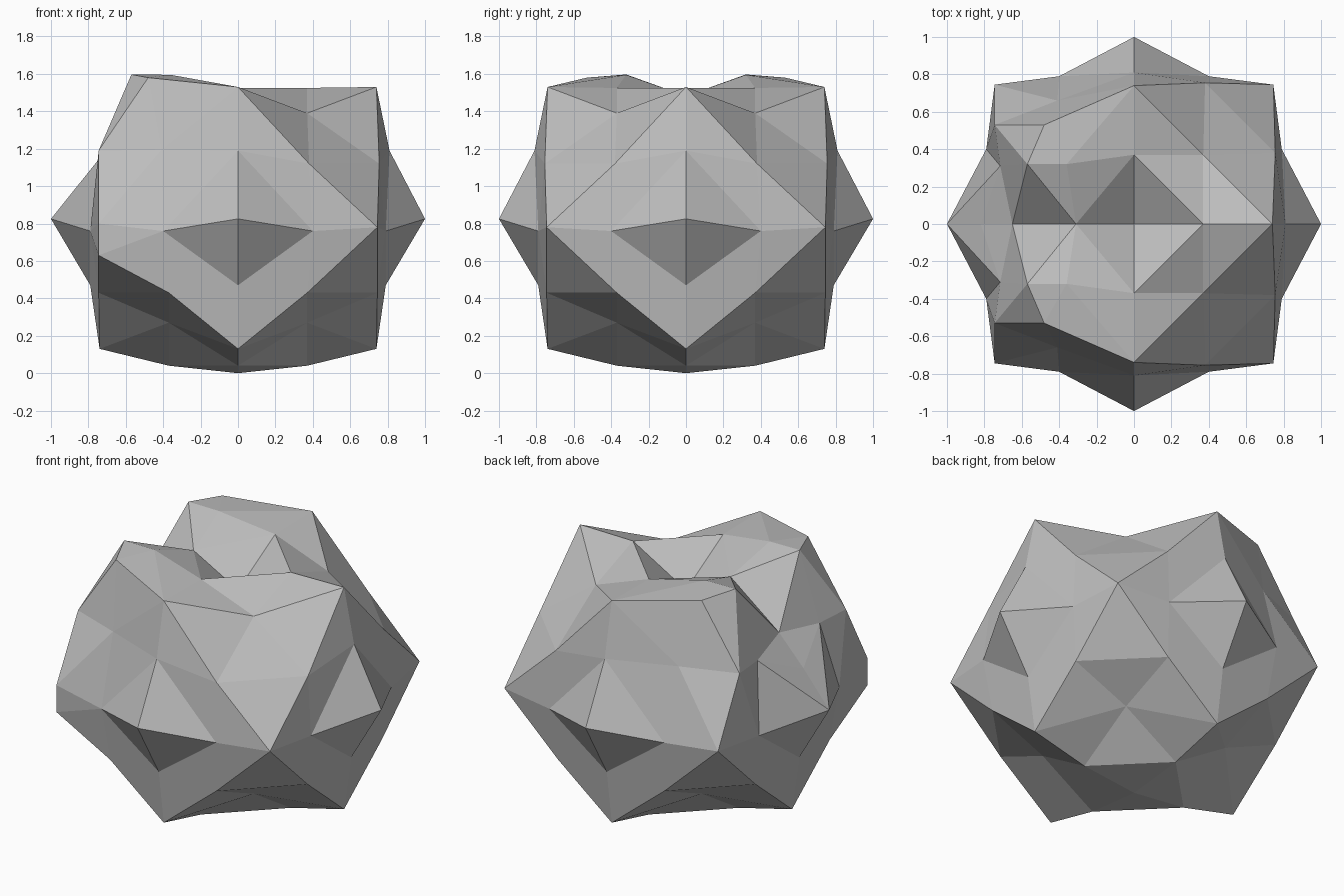
import bpy
import bmesh

default_cube = bpy.data.objects.get("Cube")
if default_cube:
    bpy.data.objects.remove(default_cube, do_unlink=True)

# Regular rock: an octahedron split in four along each edge.
# Lattice steps (wide, narrow, height) map to a point in one sector.
PROFILE = {
    (4, 0, 0): (1, 0, .825), (3, 1, 0): (.79, .4, .76), (2, 2, 0): (.745, .745, .78),
    (3, 0, 1): (.81, 0, 1.19), (2, 0, 2): (.74, 0, 1.53), (1, 0, 3): (.37, 0, 1.525),
    (0, 0, 4): (0, 0, 1.315), (2, 1, 1): (.755, .38, 1.12), (1, 1, 2): (.37, .37, 1.39),
    (3, 0, -1): (.79, 0, .47), (2, 0, -2): (.74, 0, .13), (1, 0, -3): (.37, 0, .04),
    (0, 0, -4): (0, 0, 0), (2, 1, -1): (.745, .37, .43), (1, 1, -2): (.37, .37, .27),
}

# Lattice points around the broken notch, and those it pushes out of place
TIP, RIM, CORNER = (-4, 0, 0), (-3, 1, 0), (-2, 2, 0)
SHOULDER, CREST = (-2, 1, 1), (-1, 1, 2)
FLOOR, SILL, LIP = (-2, 0, 2), (-3, 0, 1), (-1, 0, 3)
TOP_EDGE, TOP_MID = (0, 2, 2), (0, 1, 3)
MOVED = {
    SHOULDER: (-.745, .53, 1.19), CREST: (-.48, .53, 1.58), (-1, 2, 1): (-.41, .66, 1.195),
    FLOOR: (-.65, 0, 1.22), SILL: (-.82, 0, 1.04), LIP: (-.31, 0, 1.482),
}
# Extra points inside the notch, named by letter
EXTRA = {"ledge": (-.715, .31, 1.18), "peak": (-.57, .32, 1.597), "hump": (-.36, .32, 1.595)}
NOTCH = [
    (RIM, SHOULDER, "ledge"), (RIM, "ledge", TIP), (TIP, "ledge", SILL),
    (SILL, "ledge", FLOOR), (SHOULDER, CREST, "peak"), (SHOULDER, "peak", "ledge"),
    ("ledge", "peak", FLOOR), (FLOOR, "peak", LIP), ("peak", "hump", LIP),
    (CREST, "hump", "peak"), ("hump", TOP_MID, LIP), (CREST, TOP_EDGE, "hump"),
    (TOP_EDGE, TOP_MID, "hump"),
]


def side(y):
    return -1 if y < 0 else 1


def position(key):
    x, y, z = key
    base = (x, abs(y), z)
    if base in MOVED:
        px, py, pz = MOVED[base]
        return px, py * side(y), pz
    a, b = abs(x), abs(y)
    px, py, pz = PROFILE[(max(a, b), min(a, b), z)]
    if b > a:
        px, py = py, px
    return px * side(x), py * side(y), pz


def in_notch(keys):
    flat = [(x, abs(y), z) for x, y, z in keys]
    return FLOOR in flat or SILL in flat or (CREST in flat and TOP_MID in flat)


bm = bmesh.new()
verts = {}


def vertex(key, mirror=1):
    # Shared vertex for a lattice point or a named extra point
    if isinstance(key, str):
        x, y, z = EXTRA[key]
        point, name = (x, y * mirror, z), (key, mirror)
    else:
        name = (key[0], key[1] * mirror, key[2])
        point = position(name)
    if name not in verts:
        verts[name] = bm.verts.new(point)
    return verts[name]


def octant_triangles():
    for i in range(4):
        for j in range(4 - i):
            k = 3 - i - j
            yield (i + 1, j, k), (i, j + 1, k), (i, j, k + 1)
            if k:
                yield (i + 1, j + 1, k - 1), (i + 1, j, k), (i, j + 1, k)


# Regular facets in all eight octants
signs = (-1, 1)
for sx in signs:
    for sy in signs:
        for sz in signs:
            for triangle in octant_triangles():
                keys = [(x * sx, y * sy, z * sz) for x, y, z in triangle]
                if not in_notch(keys):
                    bm.faces.new([vertex(key) for key in keys])

# Broken notch, mirrored front to back
for mirror in signs:
    for triangle in NOTCH:
        bm.faces.new([vertex(key, mirror) for key in triangle])

# Chipped front corner: a lower point splits the facets under it
corner = vertex(CORNER, -1)
corner.co.z = .8
lower = [f for f in corner.link_faces if f.calc_center_median().z < .68]
bmesh.ops.delete(bm, geom=lower, context="FACES_ONLY")
chip = bm.verts.new((-.745, -.745, .63))
for edge in [e for e in bm.edges if e.is_boundary]:
    bm.faces.new((edge.verts[0], edge.verts[1], chip))

bmesh.ops.recalc_face_normals(bm, faces=bm.faces)
mesh = bpy.data.meshes.new("rock")
bm.to_mesh(mesh)
bm.free()

# Plain grey stone, flat shaded
stone = bpy.data.materials.new("stone_grey")
stone.use_nodes = True
colour = (.52, .52, .52, 1)
stone.diffuse_color = colour
stone.node_tree.nodes["Principled BSDF"].inputs["Base Color"].default_value = colour
mesh.materials.append(stone)
rock = bpy.data.objects.new("rock", mesh)
bpy.context.collection.objects.link(rock)
